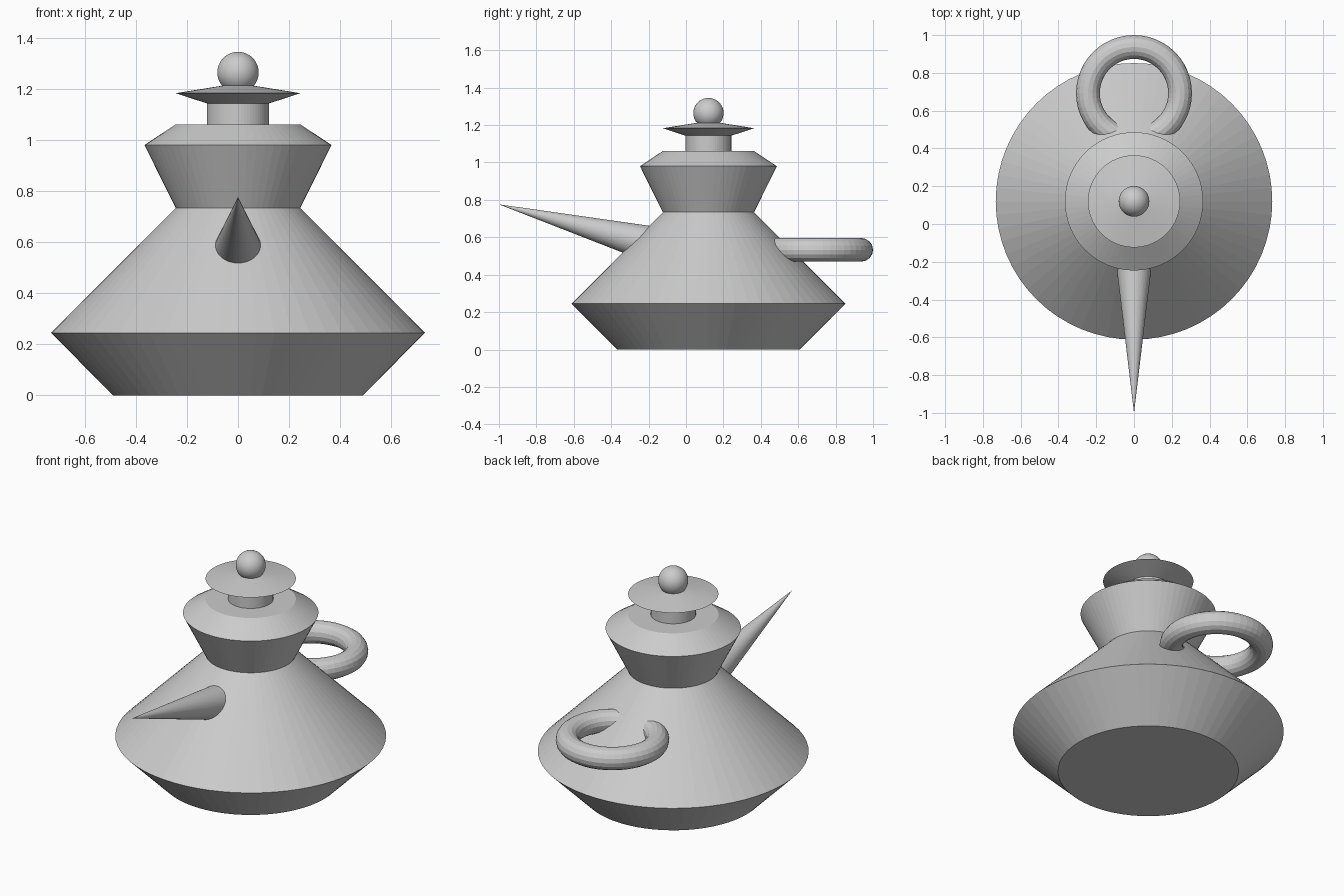
import bpy, math
from mathutils import Vector

if "Cube" in bpy.data.objects:
    bpy.data.objects.remove(bpy.data.objects["Cube"])

U = 0.244          # module the pot is proportioned on
CY = 0.12          # y position of the pot's axis

grey = bpy.data.materials.new("plain_grey")
grey.diffuse_color = (0.6, 0.6, 0.6, 1)
grey.use_nodes = True
grey.node_tree.nodes["Principled BSDF"].inputs["Base Color"].default_value = grey.diffuse_color


def finish(obj, name):
    obj.name = name
    obj.data.name = name
    obj.data.materials.append(grey)
    return obj


def lathe(name, profile, sides=64):
    """Revolve (radius, z) points about the pot axis; radius 0 closes to a point."""
    verts, rings, faces = [], [], []
    for r, z in profile:
        n = sides if r > 0 else 1
        rings.append(range(len(verts), len(verts) + n))
        verts += [(r * math.cos(2 * math.pi * i / sides),
                   CY + r * math.sin(2 * math.pi * i / sides), z) for i in range(n)]
    for a, b in zip(rings, rings[1:]):
        for i in range(sides):
            j = (i + 1) % sides
            if len(b) == 1:
                faces.append((a[i], a[j], b[0]))
            else:
                faces.append((a[i], a[j], b[j], b[i]))
    faces.append(tuple(reversed(rings[0])))
    if len(rings[-1]) > 1:
        faces.append(tuple(rings[-1]))
    mesh = bpy.data.meshes.new(name)
    mesh.from_pydata(verts, [], faces)
    obj = bpy.data.objects.new(name, mesh)
    bpy.context.collection.objects.link(obj)
    return finish(obj, name)


# Body with waist and flared collar
lathe("body", [(2 * U, 0), (3 * U, 0.245), (U, 0.734), (1.5 * U, 0.98), (U, 1.061)])

# Lid: short stem and a double-cone brim
lathe("lid_stem", [(U / 2, 1.061), (U / 2, 1.143)])
lathe("lid_brim", [(U / 2, 1.143), (U, 1.183), (0, 1.222)])

# Knob
bpy.ops.mesh.primitive_uv_sphere_add(segments=48, ring_count=24, radius=0.081,
                                     location=(0, CY, 1.264))
finish(bpy.context.object, "lid_knob")
bpy.ops.object.shade_smooth()

# Spout: pointed cone rising to the front
tip = Vector((0, -1.0, 0.776))
axis = Vector((0, -math.cos(math.radians(14.7)), math.sin(math.radians(14.7))))
length = 0.97
bpy.ops.mesh.primitive_cone_add(vertices=48, radius1=length * math.tan(math.radians(6.6)),
                                radius2=0, depth=length,
                                location=tip - axis * length / 2,
                                rotation=axis.to_track_quat('Z', 'Y').to_euler())
finish(bpy.context.object, "spout")

# Handle: horizontal ring sunk into the back
bpy.ops.mesh.primitive_torus_add(major_radius=U, minor_radius=0.063,
                                 major_segments=48, minor_segments=16,
                                 location=(0, 0.693, 0.533))
finish(bpy.context.object, "handle")
